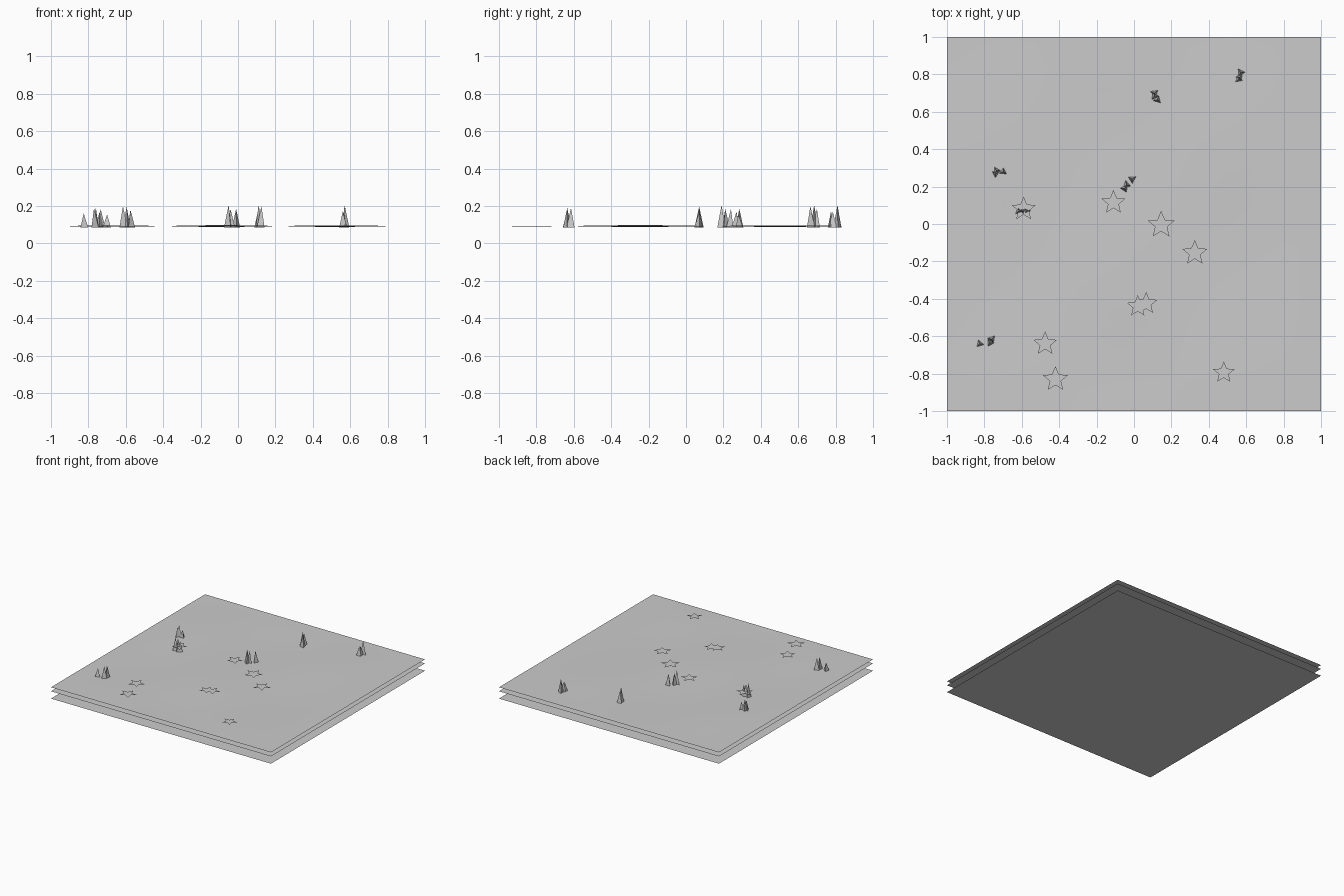
import bpy, bmesh, math
from mathutils import Matrix, Vector

cube = bpy.data.objects.get("Cube")
if cube:
    bpy.data.objects.remove(cube)

GREY = bpy.data.materials.new("light_grey")
GREY.use_nodes = True
GREY.diffuse_color = (0.6, 0.6, 0.6, 1)
GREY.node_tree.nodes["Principled BSDF"].inputs["Base Color"].default_value = (0.6, 0.6, 0.6, 1)


def add_object(name, bm):
    mesh = bpy.data.meshes.new(name)
    bm.to_mesh(mesh)
    bm.free()
    mesh.materials.append(GREY)
    obj = bpy.data.objects.new(name, mesh)
    bpy.context.collection.objects.link(obj)
    return obj


def sheet(name, z, cells=1, swell=0.0):
    """Flat square sheet; swell adds gentle waves that fade out at the rim."""
    bm = bmesh.new()
    bmesh.ops.create_grid(bm, x_segments=cells, y_segments=cells, size=1)
    for v in bm.verts:
        x, y = v.co.x, v.co.y
        fade = (1 - x ** 4) * (1 - y ** 4)
        v.co.z = z + swell * fade * math.sin(5 * x + 2) * math.cos(4 * y + 1)
    obj = add_object(name, bm)
    if swell:
        for p in obj.data.polygons:
            p.use_smooth = True


def star(name, x, y, r, z=0.13):
    """Flat five-pointed star floating over the ground."""
    bm = bmesh.new()
    ring = []
    for i in range(10):
        a = math.pi / 2 + i * math.pi / 5
        d = r if i % 2 == 0 else r * 0.45
        ring.append(bm.verts.new((x + d * math.cos(a), y + d * math.sin(a), z)))
    bm.faces.new(ring)
    add_object(name, bm)


def spike_cluster(name, spikes, base=0.085, radius=0.025):
    """Group of three-sided spikes, each given as x, y, tip height, turn."""
    bm = bmesh.new()
    for x, y, tip, turn in spikes:
        place = Matrix.Translation(Vector((x, y, (base + tip) / 2)))
        bmesh.ops.create_cone(bm, cap_ends=True, segments=3, radius1=radius, radius2=0,
                              depth=tip - base, matrix=place @ Matrix.Rotation(turn, 4, "Z"))
    add_object(name, bm)


# Stacked ground layers
sheet("bottom_layer", 0)
sheet("middle_layer", 0.06)
sheet("ground_surface", 0.093, 20, 0.005)

# Floating stars
STARS = [(-0.59, 0.08, 0.067), (-0.11, 0.115, 0.067), (0.145, -0.005, 0.076),
         (0.325, -0.155, 0.07), (0.065, -0.425, 0.062), (0.02, -0.44, 0.06),
         (-0.475, -0.64, 0.066), (-0.42, -0.83, 0.07), (0.48, -0.795, 0.06)]
for i, s in enumerate(STARS):
    star(f"star_{i + 1}", *s)

# Spike clusters
CLUSTERS = {
    "front_left": [(-0.825, -0.64, 0.16, 0.3), (-0.77, -0.635, 0.19, 2.6), (-0.76, -0.615, 0.19, 1.4)],
    "left": [(-0.74, 0.27, 0.17, 1.0), (-0.735, 0.285, 0.185, 0.5), (-0.7, 0.28, 0.155, 2.0)],
    "mid_left": [(-0.615, 0.07, 0.2, 0.2), (-0.595, 0.07, 0.195, 1.2), (-0.575, 0.07, 0.18, 0.6)],
    "centre": [(-0.05, 0.19, 0.205, 1.5), (-0.04, 0.21, 0.185, 0.2), (-0.01, 0.24, 0.185, 1.1)],
    "back": [(0.11, 0.7, 0.185, 1.2), (0.11, 0.685, 0.205, 0.4), (0.125, 0.665, 0.2, 1.8)],
    "back_right": [(0.57, 0.81, 0.205, 0.6), (0.565, 0.785, 0.17, 1.5), (0.56, 0.775, 0.17, 0.2)],
}
for place, spikes in CLUSTERS.items():
    spike_cluster(f"spikes_{place}", spikes)
